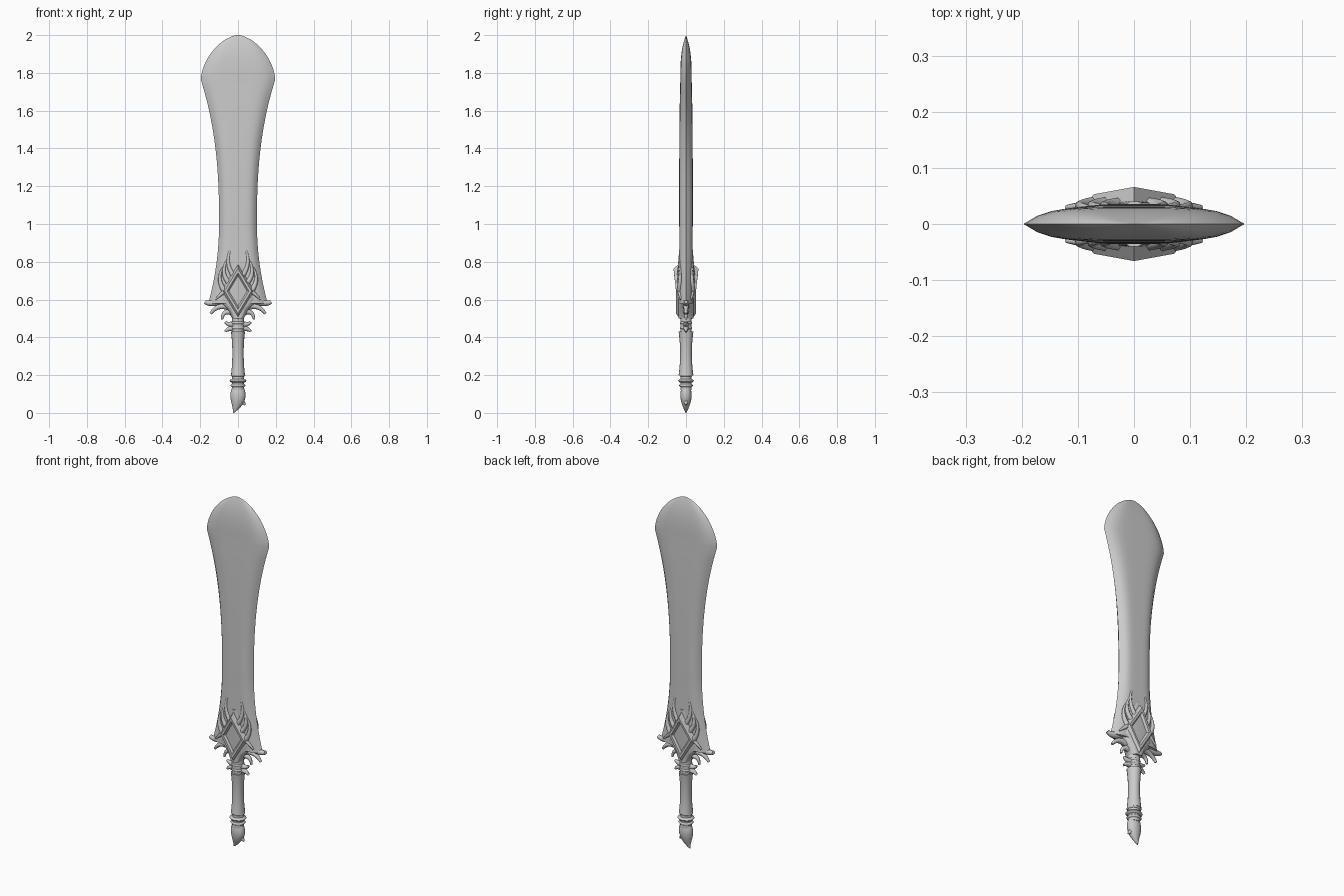
import bpy, bmesh, math
from mathutils import Vector

cube = bpy.data.objects.get("Cube")
if cube:
    bpy.data.objects.remove(cube, do_unlink=True)

metal = bpy.data.materials.new("grey metal")
metal.use_nodes = True
grey = (0.6, 0.6, 0.6, 1)
metal.diffuse_color = grey
metal.node_tree.nodes["Principled BSDF"].inputs["Base Color"].default_value = grey


def finish(name, bm, mirror_x=False, mirror_y=False, angle=45):
    """Turn a bmesh into a shaded object, mirrored where asked."""
    bmesh.ops.recalc_face_normals(bm, faces=bm.faces)
    mesh = bpy.data.meshes.new(name)
    bm.to_mesh(mesh)
    bm.free()
    mesh.materials.append(metal)
    part = bpy.data.objects.new(name, mesh)
    bpy.context.collection.objects.link(part)
    if mirror_x or mirror_y:
        mirror = part.modifiers.new("Mirror", 'MIRROR')
        mirror.use_axis = (mirror_x, mirror_y, False)
    bpy.ops.object.select_all(action='DESELECT')
    part.select_set(True)
    bpy.context.view_layer.objects.active = part
    bpy.ops.object.shade_smooth_by_angle(angle=math.radians(angle))


def bridge(bm, lower, upper):
    """Join two loops of vertices with quads."""
    count = len(lower)
    for i in range(count):
        following = (i + 1) % count
        bm.faces.new((lower[i], lower[following], upper[following], upper[i]))


def loft(bm, rings):
    """Skin a list of point rings and cap both ends."""
    loops = [[bm.verts.new(point) for point in ring] for ring in rings]
    for lower, upper in zip(loops, loops[1:]):
        bridge(bm, lower, upper)
    bm.faces.new(loops[0])
    bm.faces.new(loops[-1])


def plate_ring(z, width, depth, steps=8):
    """Flat section with a bevelled edge on both sides."""
    across = [i / steps for i in range(-steps, steps)]
    front = [(x * width, -depth * (1 - abs(x) ** 5), z) for x in across]
    back = [(-x, -y, z) for x, y, z in front]
    return front + back


def round_ring(z, centre, width, depth, sides=16):
    angles = [math.tau * i / sides for i in range(sides)]
    return [(centre + width * math.cos(a), depth * math.sin(a), z) for a in angles]


def horn(bm, start, bend, end, thick, thin, y_start=0, y_end=0, steps=8, sides=8):
    """Tapered tube along a curve bent towards its middle point."""
    first = Vector((start[0], y_start, start[1]))
    middle = Vector((bend[0], (y_start + y_end) / 2, bend[1]))
    last = Vector((end[0], y_end, end[1]))
    rings = []
    for i in range(steps + 1):
        t = i / steps
        point = first.lerp(middle, t).lerp(middle.lerp(last, t), t)
        along = (middle - first).lerp(last - middle, t).normalized()
        side = along.cross(Vector((0, 1, 0))).normalized()
        out = along.cross(side)
        radius = thick + (thin - thick) * t
        angles = [math.tau * k / sides for k in range(sides)]
        rings.append([point + radius * (side * math.cos(a) + out * math.sin(a)) for a in angles])
    loft(bm, rings)


# Blade: flared at the base, slim in the middle, wide at the shoulder, round at the end
base, waist, shoulder, tip = 0.58, 1.0, 1.765, 2.0
rings = []
for i in range(8):
    drop = 1 - i / 8
    rings.append(plate_ring(waist - drop * (waist - base), 0.1 + 0.057 * drop ** 2, 0.035))
for i in range(13):
    rise = i / 12
    rings.append(plate_ring(waist + rise * (shoulder - waist), 0.1 + 0.097 * rise ** 2.5,
                            0.036 - 0.006 * rise ** 4))
for i in range(1, 13):
    rise = math.sin(i / 12 * math.pi / 2) * 0.999
    rings.append(plate_ring(shoulder + rise * (tip - shoulder), 0.197 * (1 - rise ** 1.7) ** 0.6,
                            0.03 * (1 - rise ** 3)))
bm = bmesh.new()
loft(bm, rings)
finish("blade", bm)

# Guard body: narrow at the neck, wide at the blade base, pointed above
bm = bmesh.new()
outline = [(0.5, 0.03), (0.55, 0.06), (0.6, 0.12), (0.8, 0.02)]
loft(bm, [plate_ring(z, width, 0.04) for z, width in outline])
finish("guard_body", bm)

# Faceted diamond boss with a sunken, ridged panel on each face
bm = bmesh.new()
heart = 0.645
loops = []
for size, peak, rim in [(1.15, 0.03, 0.03), (0.92, 0.066, 0.053), (0.74, 0.064, 0.052), (0.62, 0.05, 0.042)]:
    flank = 0.078 * size
    corners = [(0, -peak, heart + 0.13 * size), (flank, -rim, heart),
               (0, -rim, heart - 0.13 * size), (-flank, -rim, heart)]
    loops.append([bm.verts.new(corner) for corner in corners])
for outer, inner in zip(loops, loops[1:]):
    bridge(bm, outer, inner)
top, left, bottom, right = loops[-1]
bm.faces.new((top, left, bottom))
bm.faces.new((top, bottom, right))
finish("diamond_boss", bm, mirror_y=True, angle=20)

# Curling prongs on both sides, largest at the blade base
prongs = {
    "upper_prong": ((0.05, 0.62), (0.14, 0.565), (0.175, 0.588), 0.028, 0.01),
    "middle_prong": ((0.04, 0.56), (0.11, 0.58), (0.145, 0.525), 0.02, 0.007),
    "lower_prong": ((0.02, 0.53), (0.08, 0.55), (0.085, 0.495), 0.018, 0.006),
    "neck_prong": ((0, 0.475), (0.05, 0.46), (0.068, 0.482), 0.02, 0.006),
    "collar_prong": ((0, 0.447), (0.05, 0.453), (0.068, 0.43), 0.02, 0.006),
}
for name, (start, bend, end, thick, thin) in prongs.items():
    bm = bmesh.new()
    horn(bm, start, bend, end, thick, thin)
    finish(name, bm, mirror_x=True, angle=60)

# Scroll relief climbing from the boss onto the blade, on both faces
scrolls = {
    "inner_scroll": ((0.02, 0.72), (0.08, 0.8), (0.03, 0.885)),
    "middle_scroll": ((0.05, 0.69), (0.1, 0.75), (0.05, 0.82)),
    "outer_scroll": ((0.075, 0.65), (0.115, 0.71), (0.08, 0.77)),
    "wing_ridge": ((0.06, 0.65), (0.09, 0.63), (0.12, 0.6)),
}
for name, (start, bend, end) in scrolls.items():
    bm = bmesh.new()
    horn(bm, start, bend, end, 0.014, 0.004, y_start=-0.034, y_end=-0.03)
    finish(name, bm, mirror_x=True, mirror_y=True, angle=60)

# Grip with a slim waist
bm = bmesh.new()
rings = []
for i in range(13):
    t = i / 12
    flare = (2 * t - 1) ** 2
    rings.append(round_ring(0.2 + 0.23 * t, 0, 0.03 + 0.007 * flare, 0.031 + 0.008 * flare))
loft(bm, rings)
finish("grip", bm)

# Narrow cores joining the grip to the guard and the pommel
for name, low, high in [("neck", 0.42, 0.54), ("pommel_neck", 0.12, 0.21)]:
    bm = bmesh.new()
    loft(bm, [round_ring(z, 0, 0.032, 0.03) for z in (low, high)])
    finish(name, bm)

# Rounded collars around the cores
collars = {"lower_collar": (0.145, 0.04), "wide_collar": (0.17, 0.045), "grip_collar": (0.2, 0.039),
           "neck_collar": (0.45, 0.036), "guard_collar": (0.477, 0.036)}
for name, (height, radius) in collars.items():
    bm = bmesh.new()
    bmesh.ops.create_uvsphere(bm, u_segments=16, v_segments=8, radius=1)
    bmesh.ops.scale(bm, vec=(radius, radius * 0.92, 0.014), verts=bm.verts)
    bmesh.ops.translate(bm, vec=(0, 0, height), verts=bm.verts)
    finish(name, bm, angle=60)

# Pommel hooked towards one side, with a small spur on the other
bm = bmesh.new()
rings = []
for i in range(13):
    t = i / 12
    bulge = 0.003 + 0.037 * math.sin(math.pi * 0.7 * t)
    rings.append(round_ring(0.13 * t, -0.024 * (1 - t) ** 4, bulge, bulge * 0.75))
loft(bm, rings)
finish("pommel", bm)
bm = bmesh.new()
horn(bm, (0.005, 0.075), (0.025, 0.06), (0.038, 0.042), 0.022, 0.004)
finish("pommel_spur", bm, angle=60)
